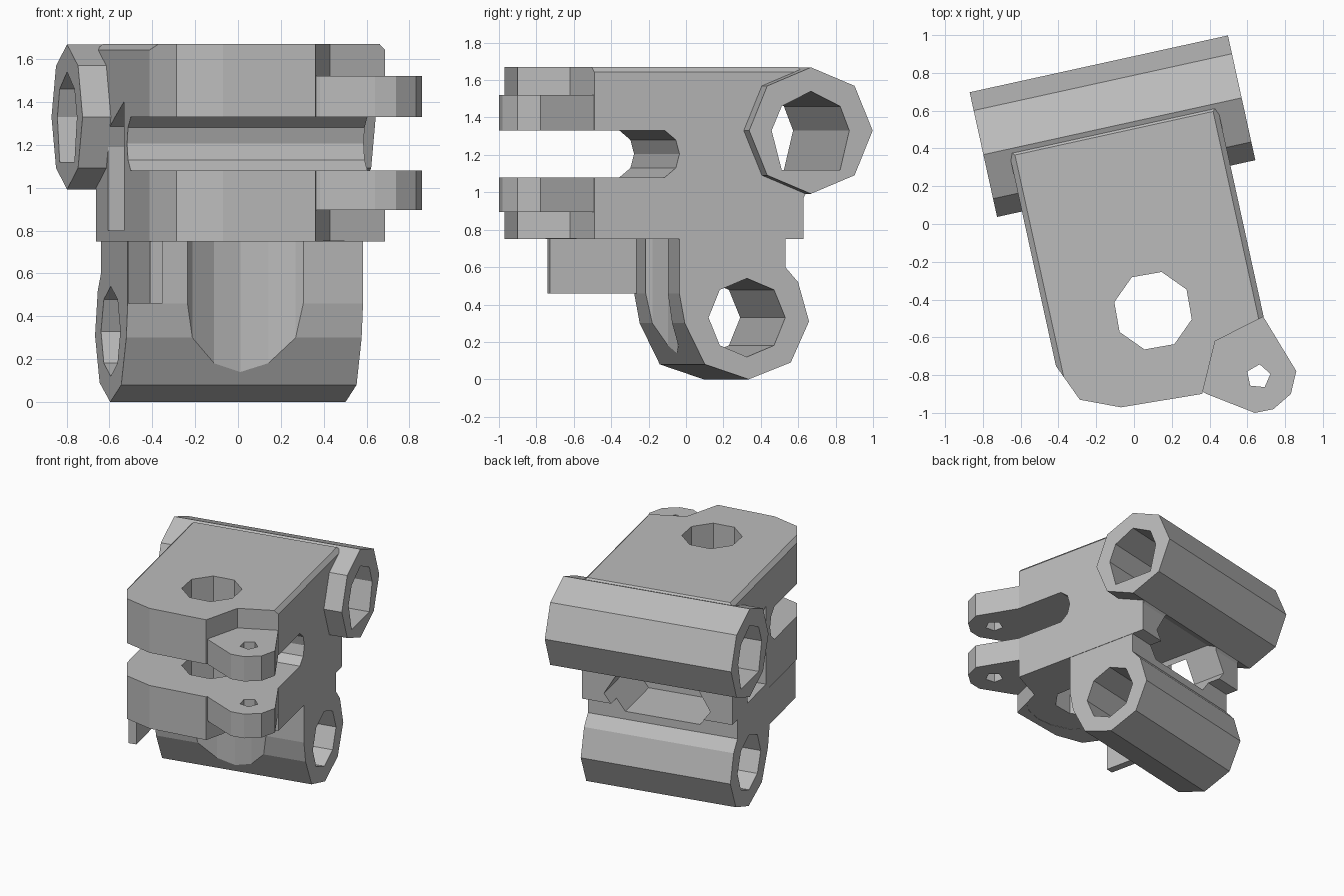
import bpy, bmesh, math
from mathutils import Matrix

cube = bpy.data.objects.get("Cube")
if cube:
    bpy.data.objects.remove(cube)

GREY = (0.5, 0.5, 0.5, 1)
steel = bpy.data.materials.new("plain_grey")
steel.use_nodes = True
steel.diffuse_color = GREY
steel.node_tree.nodes["Principled BSDF"].inputs["Base Color"].default_value = GREY

HALF = 0.565      # half width of the body
TOP = 1.67        # height of the bracket


def prism(name, points, low, high, axis="z"):
    """Extrude an outline: (x, y) along z, (y, z) along x, or (x, z) along y."""
    place = {"z": lambda a, b, h: (a, b, h),
             "x": lambda a, b, h: (h, a, b),
             "y": lambda a, b, h: (a, h, b)}[axis]
    bm = bmesh.new()
    ends = [[bm.verts.new(place(a, b, h)) for a, b in points] for h in (low, high)]
    bm.faces.new(ends[0])
    bm.faces.new(ends[1])
    for i in range(len(points)):
        j = (i + 1) % len(points)
        bm.faces.new((ends[0][i], ends[0][j], ends[1][j], ends[1][i]))
    bmesh.ops.recalc_face_normals(bm, faces=bm.faces)
    mesh = bpy.data.meshes.new(name)
    bm.to_mesh(mesh)
    bm.free()
    mesh.materials.append(steel)
    obj = bpy.data.objects.new(name, mesh)
    bpy.context.scene.collection.objects.link(obj)
    return obj


def ring(cx, cy, radius, sides, turn=0.0):
    return [(cx + radius * math.cos(turn + math.tau * i / sides),
             cy + radius * math.sin(turn + math.tau * i / sides)) for i in range(sides)]


def combine(target, other, operation):
    """Boolean the other part into the target, using the first solver that works."""
    mod = target.modifiers.new("combine", "BOOLEAN")
    mod.operation, mod.object = operation, other
    for solver in ("MANIFOLD", "EXACT", "FLOAT"):
        mod.solver = solver
        bpy.context.view_layer.update()
        graph = bpy.context.evaluated_depsgraph_get()
        result = bpy.data.meshes.new_from_object(target.evaluated_get(graph))
        if len(result.polygons) > 0:
            target.data = result
            break
    target.modifiers.remove(mod)
    bpy.data.objects.remove(other)


# Main clamp block, with its long top edges chamfered
block = prism("clamp_bracket", [
    (-HALF, 0.52), (-HALF, -0.645), (-0.48, -0.847), (-0.276, -0.933),
    (0.159, -0.956), (0.287, -0.698), (HALF, -0.626), (HALF, 0.52)], 0.75, TOP)
bm = bmesh.new()
bm.from_mesh(block.data)
long_edges = [e for e in bm.edges
              if all(v.co.z > TOP - 0.01 and abs(v.co.x) > HALF - 0.01 for v in e.verts)]
bmesh.ops.bevel(bm, geom=long_edges, offset=0.028, segments=1, affect="EDGES")
bm.to_mesh(block.data)
bm.free()

# Rear web and lower barrel as one side profile
combine(block, prism("lower_barrel", [
    (-0.16, 1.2), (-0.16, 0.46), (-0.13, 0.3), (-0.02, 0.08), (0.22, 0), (0.45, 0.09),
    (0.55, 0.31), (0.49, 0.52), (0.42, 0.6), (0.42, 0.78), (0.53, 0.99), (0.53, 1.2)],
    0.003 - HALF, HALF - 0.003, "x"), "UNION")

# Pocket between the barrels, opening to the rear and to one side
combine(block, prism("rear_pocket", [
    (-0.4, 0.82), (-0.28, 0.66), (0.28, 0.66), (0.4, 0.82), (0.28, 1.02), (-0.28, 1.02)],
    0, 0.8, "y"), "DIFFERENCE")
combine(block, prism("side_opening", [
    (-0.09, 0.8), (0.25, 0.8), (0.25, 1.27), (0.1, 1.33), (-0.09, 1.4)],
    -0.7, -0.3, "x"), "DIFFERENCE")

# Upper barrel, hinge ears and thin side tab
combine(block, prism("upper_barrel", ring(0.53, 1.33, 0.338, 8), -0.7, 0.7, "x"), "UNION")
combine(block, prism("ears", [
    (0.1, -0.88), (0.18, -0.96), (0.41, -1.114), (0.51, -1.116), (0.618, -1.057),
    (0.672, -0.945), (HALF - 0.004, -0.62), (HALF - 0.004, -0.45), (0.1, -0.45)],
    0.895, 1.52), "UNION")
combine(block, prism("side_tab", [(-0.635, 0.46), (-0.1, 0.46), (-0.1, 0.8), (-0.635, 0.8)],
                     0.006 - HALF, -0.5, "x"), "UNION")

# Clamping slot with a rounded root
combine(block, prism("slot", [
    (-1.3, 1.08), (-0.24, 1.08), (-0.18, 1.13), (-0.16, 1.205), (-0.18, 1.28),
    (-0.24, 1.33), (-1.3, 1.33)], -0.9, 0.9, "x"), "DIFFERENCE")

# Bores, bolt hole, ear holes and the round clearance under the block
combine(block, prism("upper_bore", [
    (0.37, 1.12), (0.69, 1.12), (0.74, 1.33), (0.69, 1.46), (0.53, 1.54),
    (0.37, 1.46), (0.315, 1.33)], -0.9, 0.9, "x"), "DIFFERENCE")
combine(block, prism("lower_bore", ring(0.21, 0.33, 0.21, 8), -0.9, 0.9, "x"), "DIFFERENCE")
combine(block, prism("bolt_hole", ring(0, -0.47, 0.21, 8, 0.35), 0.5, 2), "DIFFERENCE")
combine(block, prism("ear_hole", ring(0.47, -0.93, 0.065, 5), 0.5, 2), "DIFFERENCE")
combine(block, prism("clearance", ring(0, -0.47, 0.42, 20), -0.2, 0.752), "DIFFERENCE")

# Turn the whole bracket on its base
block.data.transform(Matrix.Rotation(math.radians(12.4), 4, "Z"))
